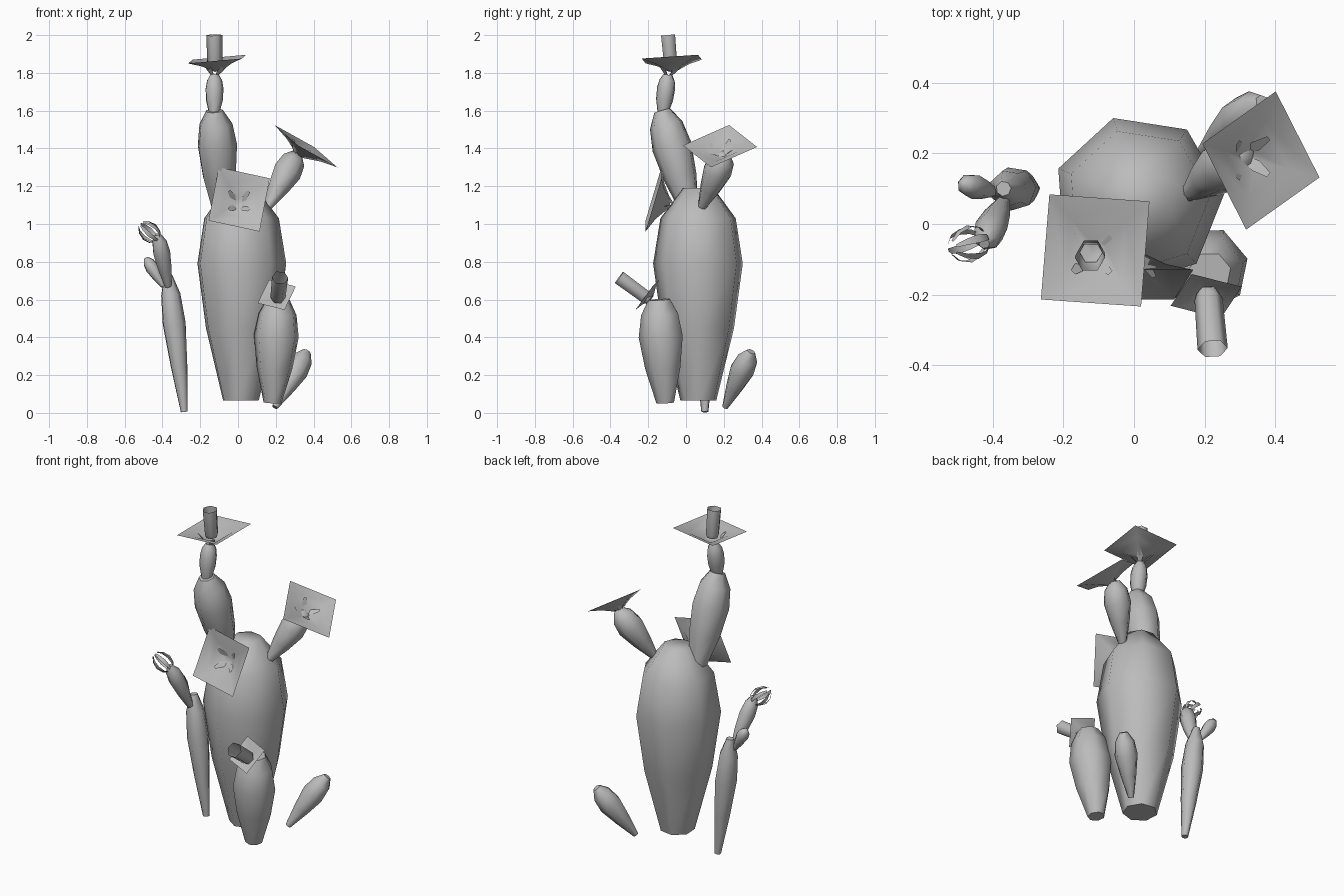
import bpy, bmesh, math
from mathutils import Vector

old = bpy.data.objects.get("Cube")
if old:
    bpy.data.objects.remove(old)

grey = bpy.data.materials.new("plain_grey")
grey.use_nodes = True
grey.diffuse_color = (0.5, 0.5, 0.5, 1)
grey.node_tree.nodes["Principled BSDF"].inputs["Base Color"].default_value = (0.5, 0.5, 0.5, 1)


def finish(name, bm, closed=True, angle=60):
    if closed:
        bmesh.ops.recalc_face_normals(bm, faces=bm.faces)
    mesh = bpy.data.meshes.new(name)
    bm.to_mesh(mesh)
    bm.free()
    mesh.materials.append(grey)
    obj = bpy.data.objects.new(name, mesh)
    bpy.context.collection.objects.link(obj)
    bpy.ops.object.select_all(action='DESELECT')
    obj.select_set(True)
    bpy.context.view_layer.objects.active = obj
    bpy.ops.object.shade_smooth_by_angle(angle=math.radians(angle))
    return obj


def frame(axis):
    """Two unit vectors across an axis; the first follows x for upright axes."""
    axis = axis.normalized()
    v = axis.cross(Vector((1, 0, 0))).normalized()
    return v.cross(axis), v


def lathe(name, base, tip, rings, sides, turn=0.0, caps=True):
    """Sweep (fraction, radius) rings along the line from base to tip."""
    base, tip = Vector(base), Vector(tip)
    u, v = frame(tip - base)
    bm = bmesh.new()
    loops = []
    for t, r in rings:
        mid = base.lerp(tip, t)
        angles = [turn + math.tau * i / sides for i in range(sides)]
        loops.append([bm.verts.new(mid + r * (math.cos(a) * u + math.sin(a) * v)) for a in angles])
    for low, high in zip(loops, loops[1:]):
        for i in range(sides):
            j = (i + 1) % sides
            bm.faces.new((low[i], low[j], high[j], high[i]))
    if caps:
        bm.faces.new(loops[0][::-1])
        bm.faces.new(loops[-1])
    return finish(name, bm)


def lobe(name, base, tip, radius, foot=0.4, crown=0.34, sides=7, turn=0.07):
    """Swollen cactus segment, narrow at the foot and domed at the crown."""
    rings = [(0, foot), (0.34, 0.5 + foot * 0.75), (0.645, 1), (0.858, 0.84), (1, crown)]
    return lathe(name, base, tip, [(t, r * radius) for t, r in rings], sides, turn)


def dish(name, center, u, v, depth):
    """Square petal sheet that sinks towards its middle."""
    center, u, v = Vector(center), Vector(u), Vector(v)
    n = u.cross(v).normalized()
    bm = bmesh.new()
    loops = []
    for scale, sink in ((1, 0), (0.55, 0.4), (0.12, 1)):
        loops.append([bm.verts.new(center + scale * (a * u + b * v) - sink * depth * n)
                      for a, b in ((-1, -1), (1, -1), (1, 1), (-1, 1))])
    for outer, inner in zip(loops, loops[1:]):
        for i in range(4):
            j = (i + 1) % 4
            bm.faces.new((outer[i], outer[j], inner[j], inner[i]))
    bm.faces.new(loops[-1])
    return finish(name, bm, closed=False)


def petals(name, base, tip, count, path, width):
    """Ring of thin strips following a (fraction, radius) path along the axis."""
    base, tip = Vector(base), Vector(tip)
    u, v = frame(tip - base)
    bm = bmesh.new()
    for k in range(count):
        a = math.tau * (k + 0.5) / count
        out = math.cos(a) * u + math.sin(a) * v
        side = math.cos(a) * v - math.sin(a) * u
        rows = []
        for t, r in path:
            p = base.lerp(tip, t) + r * out
            half = width * (0.35 + 0.65 * math.sin(math.pi * min(max(t, 0), 1)))
            rows.append((bm.verts.new(p - half * side), bm.verts.new(p + half * side)))
        for low, high in zip(rows, rows[1:]):
            bm.faces.new((low[0], low[1], high[1], high[0]))
    return finish(name, bm, closed=False)


# Main trunk and the segments growing from its top
lobe("main_trunk", (0.012, 0.067, 0.065), (0.012, 0.067, 1.19), 0.244)
lobe("upper_segment", (-0.09, 0.02, 1.07), (-0.125, -0.125, 1.6), 0.108, foot=0.45, crown=0.42)
lobe("top_segment", (-0.127, -0.122, 1.59), (-0.125, -0.095, 1.79), 0.049, foot=0.6, crown=0.5)
lobe("left_arm", (0.155, 0.085, 1.09), (0.315, 0.21, 1.375), 0.078, foot=0.3)

# Short front trunk and the low pad at the back
lobe("front_trunk", (0.183, -0.108, 0.053), (0.215, -0.14, 0.6), 0.122, crown=0.5, turn=0.25)
lobe("back_pad", (0.195, 0.207, 0.03), (0.365, 0.345, 0.325), 0.066, foot=0.25)

# Thin trunk on the right with two small segments
lobe("thin_trunk", (-0.285, 0.1, 0.005), (-0.37, 0.1, 0.73), 0.063, foot=0.3)
lobe("thin_upper_segment", (-0.37, 0.065, 0.67), (-0.425, -0.055, 0.945), 0.047, foot=0.4)
lobe("thin_side_segment", (-0.395, 0.09, 0.67), (-0.488, 0.115, 0.82), 0.036, foot=0.35)

# Closed bud at the end of the thin trunk
petals("bud_petals", (-0.42, -0.045, 0.915), (-0.515, -0.068, 0.997), 6,
       [(0, 0.015), (0.2, 0.042), (0.5, 0.052), (0.8, 0.042), (1, 0.02)], 0.012)

# Open square blossoms
dish("top_blossom", (-0.11, -0.075, 1.873), (0.142, -0.01, 0.013), (0.012, 0.149, 0.01), 0.065)
dish("front_blossom", (0.006, -0.172, 1.13), (0.135, 0, -0.029), (0.027, 0.042, 0.141), 0.09)
dish("left_blossom", (0.36, 0.18, 1.412), (0.062, -0.122, -0.054), (0.104, 0.074, -0.058), 0.06)
dish("low_blossom", (0.205, -0.205, 0.625), (0.071, -0.018, -0.018), (0.03, 0.045, 0.062), 0.03)

# Narrow flower tubes
tube = [(0, 0.032), (0.12, 0.04), (1, 0.043)]
lathe("top_flower_tube", (-0.122, -0.08, 1.83), (-0.125, -0.095, 2.0), tube, 6, caps=False)
lathe("low_flower_tube", (0.21, -0.195, 0.6), (0.223, -0.354, 0.717), tube, 6, caps=False)

# Small sepals under each open blossom
flare = [(0.05, 0.012), (0.5, 0.04), (0.95, 0.075)]
petals("top_sepals", (-0.124, -0.095, 1.78), (-0.12, -0.085, 1.845), 4, flare, 0.018)
petals("front_sepals", (0.0, -0.07, 1.1), (0.005, -0.14, 1.125), 4, flare, 0.018)
petals("left_sepals", (0.305, 0.195, 1.36), (0.34, 0.185, 1.41), 4, flare, 0.018)
